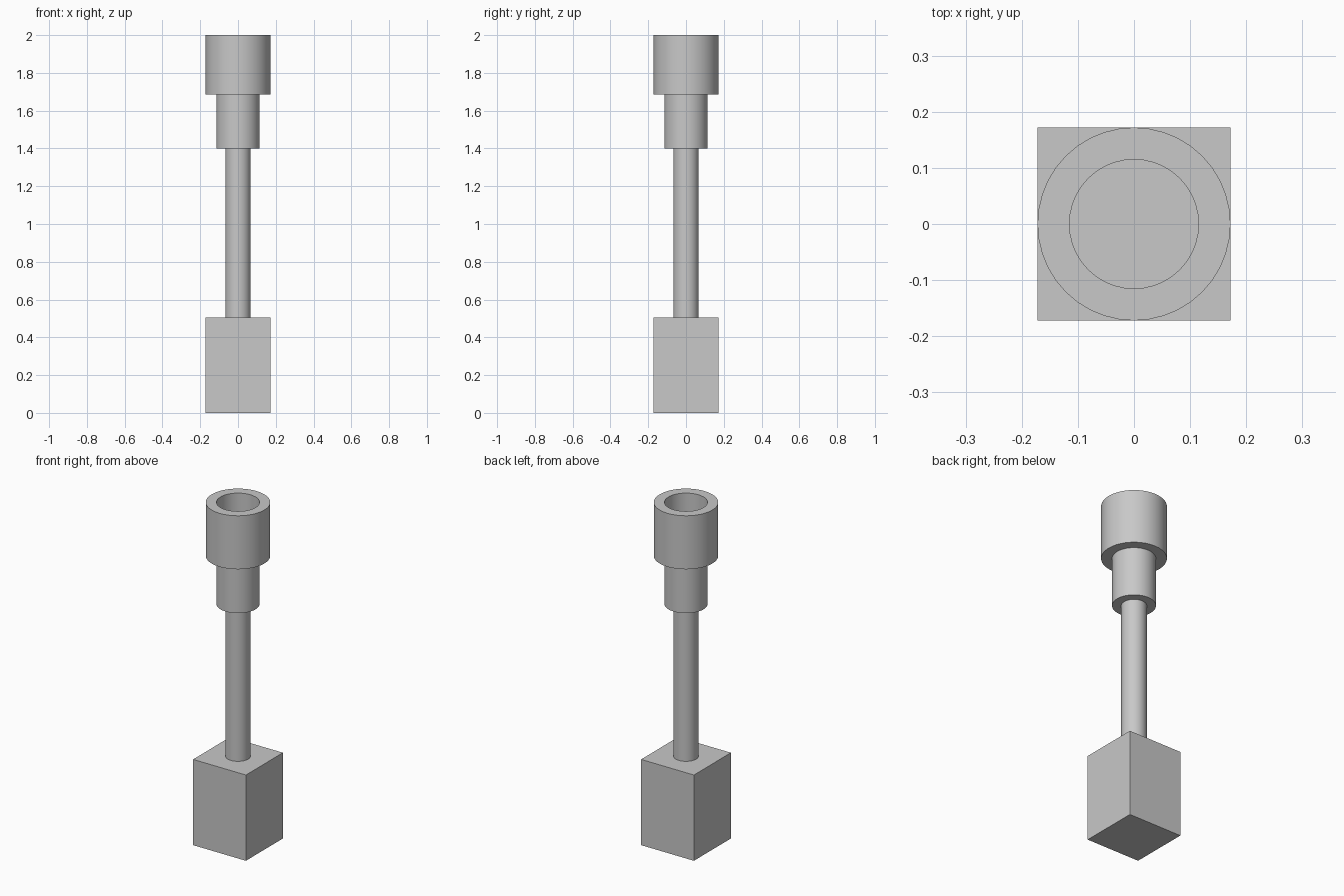
import bpy
import bmesh
import math

cube = bpy.data.objects.get("Cube")
if cube:
    bpy.data.objects.remove(cube, do_unlink=True)

SIDES = 40
BASE_HALF, SHAFT_R, COLLAR_R, SOCKET_R = 0.172, 0.067, 0.115, 0.172
BASE_TOP, SHAFT_TOP, COLLAR_TOP, TOP = 0.505, 1.4, 1.685, 2.0

grey = bpy.data.materials.new("plain grey")
grey.use_nodes = True
colour = (0.58, 0.58, 0.58, 1)
grey.diffuse_color = colour
grey.node_tree.nodes["Principled BSDF"].inputs["Base Color"].default_value = colour


def finish(name, bm):
    bmesh.ops.recalc_face_normals(bm, faces=bm.faces)
    mesh = bpy.data.meshes.new(name)
    bm.to_mesh(mesh)
    bm.free()
    mesh.materials.append(grey)
    obj = bpy.data.objects.new(name, mesh)
    bpy.context.collection.objects.link(obj)
    return obj


def turned(name, profile):
    """Revolve a closed (radius, height) outline around the z axis."""
    bm = bmesh.new()
    verts = [bm.verts.new((r, 0, z)) for r, z in profile]
    edges = [bm.edges.new(pair) for pair in zip(verts, verts[1:])]
    bmesh.ops.spin(bm, geom=verts + edges, cent=(0, 0, 0), axis=(0, 0, 1),
                   angle=math.tau, steps=SIDES)
    bmesh.ops.remove_doubles(bm, verts=bm.verts, dist=0.0001)
    obj = finish(name, bm)
    bpy.ops.object.select_all(action="DESELECT")
    obj.select_set(True)
    bpy.context.view_layer.objects.active = obj
    bpy.ops.object.shade_smooth_by_angle(angle=math.radians(30))


# Square base block
bm = bmesh.new()
bmesh.ops.create_cube(bm, size=1)
bmesh.ops.scale(bm, vec=(2 * BASE_HALF, 2 * BASE_HALF, BASE_TOP), verts=bm.verts)
bmesh.ops.translate(bm, vec=(0, 0, BASE_TOP / 2), verts=bm.verts)
finish("base_block", bm)

# Thin round shaft
turned("shaft", [(0, BASE_TOP), (SHAFT_R, BASE_TOP),
                 (SHAFT_R, SHAFT_TOP), (0, SHAFT_TOP)])

# Stepped head: collar and wide socket with an open bore
turned("socket_head", [(0, SHAFT_TOP), (COLLAR_R, SHAFT_TOP),
                       (COLLAR_R, COLLAR_TOP), (SOCKET_R, COLLAR_TOP),
                       (SOCKET_R, TOP), (COLLAR_R, TOP),
                       (COLLAR_R, COLLAR_TOP + 0.001), (0, COLLAR_TOP + 0.001)])
